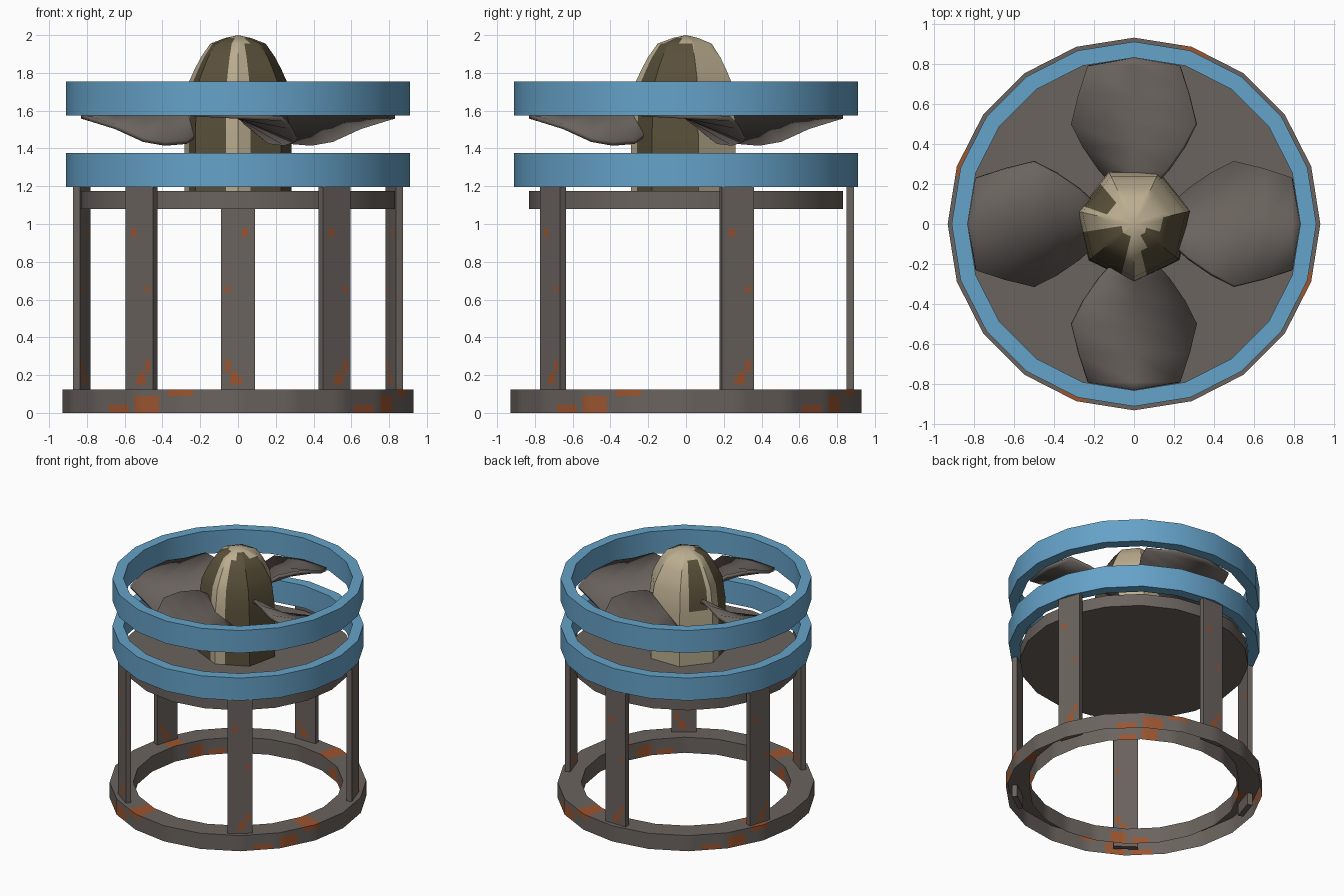
import bpy, bmesh, math
from math import cos, sin, pi, radians, degrees, atan2, hypot

if "Cube" in bpy.data.objects:
    bpy.data.objects.remove(bpy.data.objects["Cube"])


def material(name, rgb):
    m = bpy.data.materials.new(name)
    m.diffuse_color = (*rgb, 1)
    m.use_nodes = True
    m.node_tree.nodes["Principled BSDF"].inputs["Base Color"].default_value = m.diffuse_color
    return m


GREY = material("grey_metal", (0.145, 0.125, 0.112))
RUST = material("rust", (0.33, 0.09, 0.03))
BLUE = material("blue_paint", (0.13, 0.36, 0.58))
TAN = material("tan_paint", (0.50, 0.42, 0.28))
OLIVE = material("olive_paint", (0.10, 0.08, 0.042))


def finish(name, bm, mats, angle=30, rule=None):
    """Turn a bmesh into an object, colour faces by rule, smooth by angle."""
    bmesh.ops.remove_doubles(bm, verts=bm.verts, dist=1e-5)
    bmesh.ops.recalc_face_normals(bm, faces=bm.faces)
    if rule:
        for f in bm.faces:
            f.material_index = rule(f.calc_center_median())
    me = bpy.data.meshes.new(name)
    bm.to_mesh(me)
    bm.free()
    for m in mats:
        me.materials.append(m)
    ob = bpy.data.objects.new(name, me)
    bpy.context.collection.objects.link(ob)
    bpy.ops.object.select_all(action='DESELECT')
    ob.select_set(True)
    bpy.context.view_layer.objects.active = ob
    if angle:
        bpy.ops.object.shade_smooth_by_angle(angle=radians(angle))
    return ob


def lathe(name, profile, mats, sides=20, sub=1, turn=0, closed=True, rule=None, angle=30):
    """Sweep an (r, z) profile round a polygon whose sides are cut into sub pieces."""
    outline = []
    for i in range(sides):
        a, b = turn + 2 * pi * i / sides, turn + 2 * pi * (i + 1) / sides
        for k in range(sub):
            t = k / sub
            outline.append((cos(a) * (1 - t) + cos(b) * t, sin(a) * (1 - t) + sin(b) * t))
    bm = bmesh.new()
    rows = []
    for r, z in profile:
        if r == 0:
            rows.append([bm.verts.new((0, 0, z))] * len(outline))
        else:
            rows.append([bm.verts.new((r * x, r * y, z)) for x, y in outline])
    n = len(outline)
    pairs = list(zip(rows, rows[1:])) + ([(rows[-1], rows[0])] if closed else [])
    for p, q in pairs:
        for j in range(n):
            k = (j + 1) % n
            vs = list(dict.fromkeys((p[j], p[k], q[k], q[j])))
            if len(vs) > 2:
                bm.faces.new(vs)
    return finish(name, bm, mats, angle, rule)


# Base ring: hollow channel, open below, with rust patches
def base_rust(c):
    a = degrees(atan2(c.y, c.x)) % 90
    if 53 < a < 62 and c.z < 0.1:
        return 1
    if 41 < a < 50 and c.z < 0.045:
        return 1
    return int(65 < a < 74 and c.z > 0.085 and hypot(c.x, c.y) > 0.8)


levels = [0, 0.045, 0.09, 0.125]
lathe("base_ring", [(0.93, z) for z in levels] + [(0.76, z) for z in reversed(levels)],
      [GREY, RUST], sub=6, closed=False, rule=base_rust)

# Five legs, cut into cells so that a few can be rusty
XS = [-0.09, -0.07, -0.04, 0.0, 0.02, 0.05, 0.09]
ZS = [0.03, 0.15, 0.19, 0.22, 0.28, 0.64, 0.67, 0.93, 0.98, 1.25]
RUSTY = {(2, 1), (3, 1), (2, 2), (1, 3), (4, 7), (1, 5)}


def leg_rust(c):
    col = sum(c.x > x for x in XS) - 1
    row = sum(c.z > z for z in ZS) - 1
    return int((col, row) in RUSTY)


for i in range(5):
    bm = bmesh.new()
    bmesh.ops.create_cube(bm, size=1)
    for v in bm.verts:
        v.co = (v.co.x * 0.18, v.co.y * 0.04, 0.03 + (v.co.z + 0.5) * 1.22)
    cuts = [((x, 0, 0), (1, 0, 0)) for x in XS[1:-1]] + [((0, 0, z), (0, 0, 1)) for z in ZS[1:-1]]
    for co, no in cuts:
        bmesh.ops.bisect_plane(bm, geom=bm.verts[:] + bm.edges[:] + bm.faces[:],
                               plane_co=co, plane_no=no)
    leg = finish(f"leg_{i + 1}", bm, [GREY, RUST], 0, leg_rust)
    a = radians(90 + 72 * i)
    leg.location = (0.87 * cos(a), 0.87 * sin(a), 0)
    leg.rotation_euler.z = a - pi / 2

# Platform disc under the fan
lathe("platform", [(0, 1.08), (0.83, 1.08), (0.83, 1.175), (0, 1.175)], [GREY], closed=False)

# Two blue guard rings
for name, z in (("lower_guard_ring", 1.195), ("upper_guard_ring", 1.575)):
    lathe(name, [(0.91, z), (0.91, z + 0.18), (0.83, z + 0.18), (0.83, z)], [BLUE])


# Seven-sided domed hub with dark patches
def camo(c):
    a = degrees(atan2(c.y, c.x)) % 360
    r = hypot(c.x, c.y)
    if c.z > 1.975:
        return 0
    if a > 288 or a < 14:
        return int(r > 0.1 and (c.z < 1.93 or 300 < a < 345))
    if 188 < a < 257:
        return 1
    return int(130 < a < 160 and 1.6 < c.z < 1.95)


lathe("hub", [(0, 1.17), (0.29, 1.17), (0.29, 1.42), (0.285, 1.6), (0.265, 1.755), (0.235, 1.82),
              (0.20, 1.885), (0.15, 1.955), (0.07, 1.985), (0, 2.0)],
      [TAN, OLIVE], sides=7, sub=7, turn=radians(13), closed=False, rule=camo, angle=40)

# Four twisted blades: (radius, half width, pitch slope) per row
BLADE = [(0.15, 0.06, 0.85), (0.27, 0.17, 0.8), (0.385, 0.25, 0.58),
         (0.50, 0.31, 0.40), (0.65, 0.275, 0.2), (0.79, 0.23, 0.05)]
for i in range(4):
    bm = bmesh.new()
    rows = [[bm.verts.new((r, w * s, 1.57 - k * w * s)) for s in (-1, 0, 1)] for r, w, k in BLADE]
    for p, q in zip(rows, rows[1:]):
        for j in range(2):
            bm.faces.new((p[j], q[j], q[j + 1], p[j + 1]))
    tip = bm.verts.new((0.83, 0, 1.57))
    for j in range(2):
        bm.faces.new((rows[-1][j], tip, rows[-1][j + 1]))
    blade = finish(f"fan_blade_{i + 1}", bm, [GREY])
    blade.rotation_euler.z = i * pi / 2
    mod = blade.modifiers.new("thickness", 'SOLIDIFY')
    mod.thickness = 0.025
    mod.offset = 0
